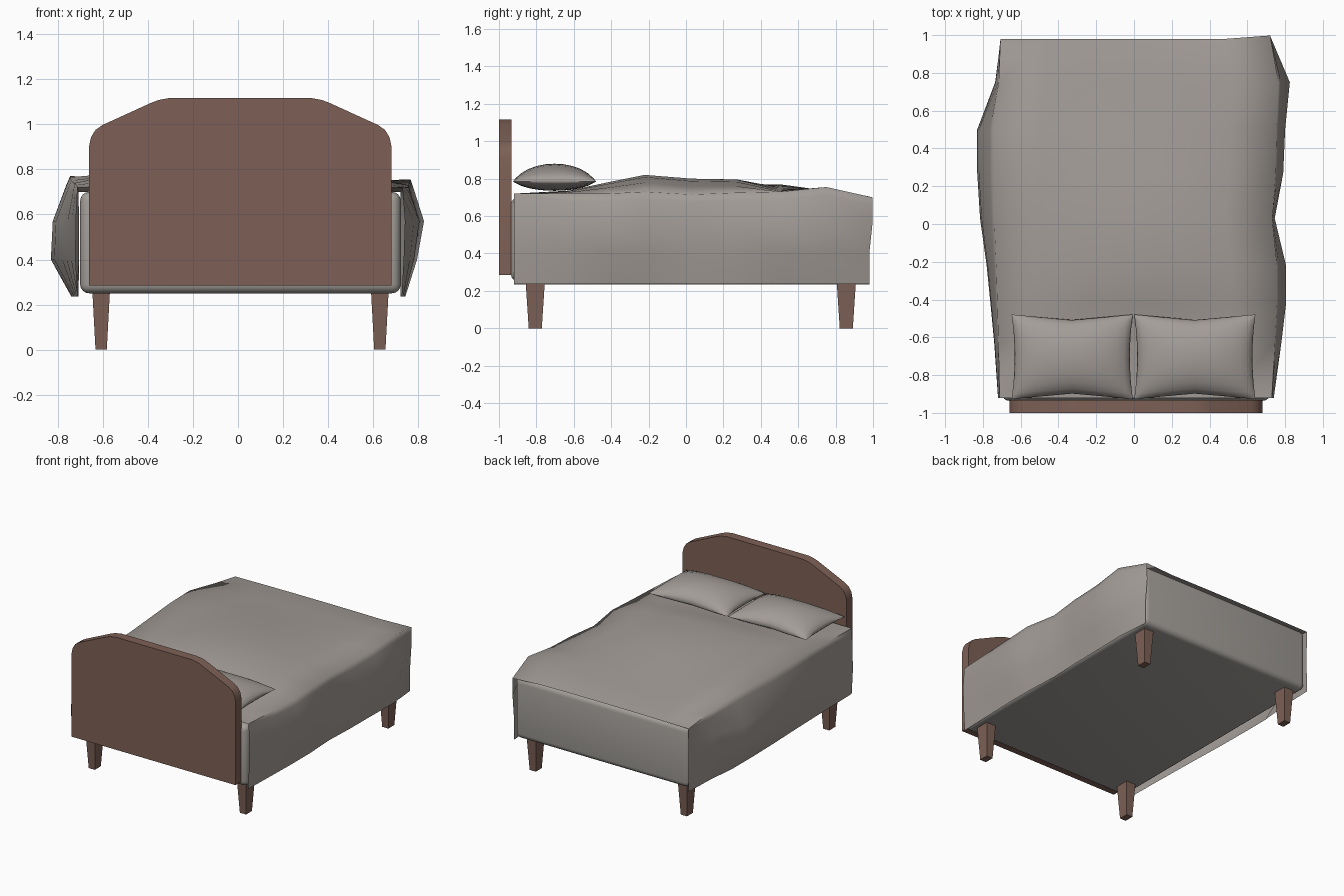
import bpy, bmesh, math

if "Cube" in bpy.data.objects:
    bpy.data.objects.remove(bpy.data.objects["Cube"])

def mat(name, c):
    m = bpy.data.materials.new(name)
    m.diffuse_color = (*c, 1)
    m.use_nodes = True
    m.node_tree.nodes["Principled BSDF"].inputs["Base Color"].default_value = m.diffuse_color
    return m

wood = mat("brown wood", (0.205, 0.118, 0.092))
linen = mat("warm grey linen", (0.37, 0.338, 0.314))
cover = mat("pale grey mattress", (0.37, 0.35, 0.325))

def finish(bm, name, m, angle=35):
    me = bpy.data.meshes.new(name)
    bm.to_mesh(me)
    bm.free()
    ob = bpy.data.objects.new(name, me)
    bpy.context.collection.objects.link(ob)
    me.materials.append(m)
    bpy.ops.object.select_all(action='DESELECT')
    ob.select_set(True)
    bpy.context.view_layer.objects.active = ob
    bpy.ops.object.shade_smooth_by_angle(angle=math.radians(angle))
    return ob

def skin(bm, rows, flip=False):
    """Bridge a grid of points with quads."""
    vs = [[bm.verts.new(p) for p in r] for r in rows]
    for a, b in zip(vs, vs[1:]):
        for i in range(len(a) - 1):
            q = [a[i], a[i + 1], b[i + 1], b[i]]
            bm.faces.new(q[::-1] if flip else q)

# headboard: mirrored profile extruded in depth
half = [(0.67, 0.285), (0.67, 0.905), (0.662, 0.942), (0.642, 0.975),
        (0.61, 0.997), (0.395, 1.095), (0.36, 1.108), (0.31, 1.117)]
prof = half + [(-x, z) for x, z in reversed(half)]
bm = bmesh.new()
f = bm.faces.new([bm.verts.new((0.01 + x, -1.0, z)) for x, z in prof])
ext = bmesh.ops.extrude_face_region(bm, geom=[f])["geom"]
bmesh.ops.translate(bm, vec=(0, 0.068, 0), verts=[v for v in ext if isinstance(v, bmesh.types.BMVert)])
bmesh.ops.recalc_face_normals(bm, faces=bm.faces)
finish(bm, "headboard", wood)

# tapered legs
for name, x, y in (("front_left_leg", -0.607, -0.806), ("front_right_leg", 0.629, -0.806),
                   ("back_left_leg", -0.607, 0.857), ("back_right_leg", 0.629, 0.857)):
    bm = bmesh.new()
    bmesh.ops.create_cube(bm, size=1)
    for v in bm.verts:
        top = v.co.z > 0
        w, d = (0.078, 0.104) if top else (0.05, 0.07)
        v.co = (x + v.co.x * w, y + v.co.y * d, 0.26 if top else 0)
    finish(bm, name, wood)

# mattress with rounded edges; its foot end stays uncovered
bm = bmesh.new()
bmesh.ops.create_cube(bm, size=1)
for v in bm.verts:
    v.co = (0.011 + v.co.x * 1.422, 0.019 + v.co.y * 1.91, 0.475 + v.co.z * 0.45)
bmesh.ops.bevel(bm, geom=bm.edges[:], offset=0.04, segments=4, profile=0.5, affect='EDGES')
finish(bm, "mattress", cover)

# blanket: cross-sections along y = (y, left x, right x, left z, middle z, right z)
sections = [
    (-0.92, -0.72, 0.74, 0.72, 0.72, 0.72),
    (-0.63, -0.74, 0.78, 0.73, 0.735, 0.72),
    (-0.42, -0.76, 0.805, 0.74, 0.78, 0.72),
    (-0.22, -0.78, 0.805, 0.74, 0.82, 0.73),
    (0.03, -0.815, 0.745, 0.75, 0.80, 0.715),
    (0.27, -0.83, 0.79, 0.765, 0.795, 0.725),
    (0.50, -0.83, 0.80, 0.77, 0.745, 0.73),
    (0.75, -0.735, 0.825, 0.735, 0.74, 0.755),
    (0.98, -0.705, 0.72, 0.70, 0.705, 0.70),
]
rows = []
for y, xl, xr, zl, zc, zr in sections:
    dl, dr = -0.708 - xl, xr - 0.722
    a, b = -0.708 - 0.3 * dl, 0.722 + 0.42 * dr
    row = [(-0.708 - 0.25 * dl, y, 0.235), (-0.708 - dl, y, 0.40),
           (-0.708 - 0.93 * dl, y, 0.57), (a - 0.14 * dl, y, zl - 0.04)]
    for i in range(7):                      # domed top
        t = i / 6
        edge = zl + (zr - zl) * t
        z = edge + (zc - (zl + zr) / 2) * (1 - (2 * t - 1) ** 2)
        row.append((a + (b - a) * t, y, z))
    row += [(b + 0.13 * dr, y, zr - 0.04), (0.722 + dr, y, 0.57),
            (0.722 + 0.7 * dr, y, 0.40), (0.722 + 0.2 * dr, y, 0.237)]
    rows.append(row)
# lifted fold at the right foot corner
rows[-1] = [(x, y + (0.018 if x > 0.65 and z > 0.5 else 0), z) for x, y, z in rows[-1]]
bm = bmesh.new()
skin(bm, rows)
bmesh.ops.recalc_face_normals(bm, faces=bm.faces)
finish(bm, "blanket", linen, 80)

# pillows: two bulging sheets with pinched edges
def pillow(name, cx):
    bm = bmesh.new()
    nu, nv = 14, 12
    for h, flip in ((0.095, False), (-0.05, True)):
        grid = []
        for j in range(nv + 1):
            v = -math.cos(math.pi * j / nv)
            r = []
            for i in range(nu + 1):
                u = -math.cos(math.pi * i / nu)
                puff = max(0, (1 - u * u) * (1 - v * v)) ** 0.5
                x = cx + 0.321 * u * (1 - 0.05 * (1 - v * v))
                y = -0.703 + 0.224 * v * (1 - 0.13 * (1 - abs(u)))
                r.append((x, y, 0.785 + h * puff))
            grid.append(r)
        skin(bm, grid, flip)
    bmesh.ops.remove_doubles(bm, verts=bm.verts, dist=0.0005)
    bmesh.ops.recalc_face_normals(bm, faces=bm.faces)
    finish(bm, name, linen, 60)

pillow("left_pillow", -0.327)
pillow("right_pillow", 0.322)
